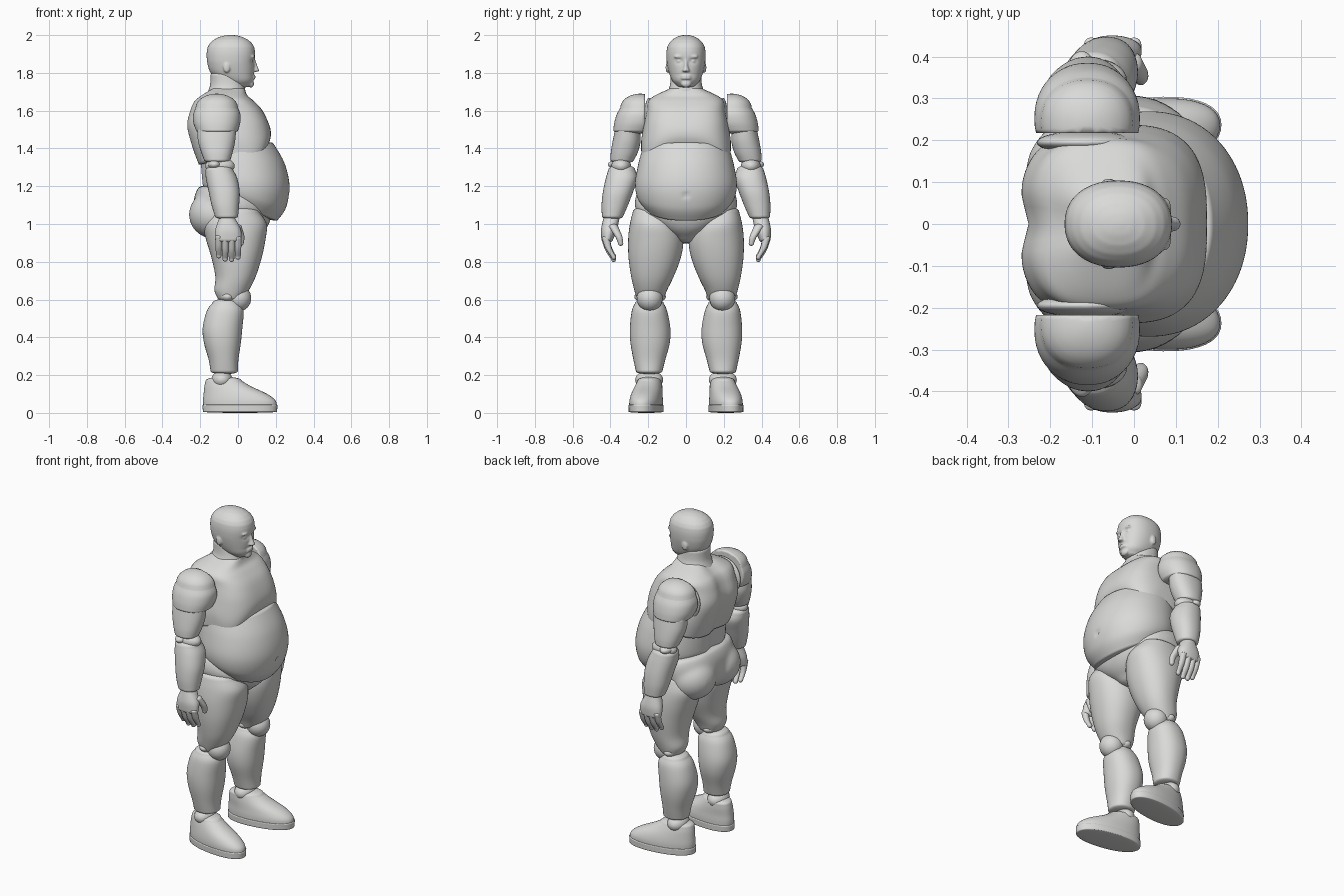
import bpy, bmesh, math
from mathutils import Matrix, Vector

cube = bpy.data.objects.get("Cube")
if cube:
    bpy.data.objects.remove(cube, do_unlink=True)

grey = bpy.data.materials.new("light_grey")
grey.use_nodes = True
tone = (0.7, 0.7, 0.69, 1)
grey.diffuse_color = tone
grey.node_tree.nodes["Principled BSDF"].inputs["Base Color"].default_value = tone


def spline(a, b, c, d, t):
    """Catmull-Rom blend of four rings."""
    return [q + 0.5 * t * (r - p + t * (2 * p - 5 * q + 4 * r - s + t * (3 * (q - r) + s - p)))
            for p, q, r, s in zip(a, b, c, d)]


def add_loft(bm, rings, caps=(0.02, 0.02), power=2.2, segs=48, warp=None, side=1, steps=5):
    """Skin rings (z, x0, x1, y0, y1, slope), listed bottom to top, with domed ends."""
    rings = [tuple(r) + (0,) * (6 - len(r)) for r in rings]
    pad = [rings[0]] + rings + [rings[-1]]
    path = []
    for i in range(len(rings) - 1):
        path += [spline(*pad[i:i + 4], k / steps) for k in range(steps)]
    path.append(list(rings[-1]))
    angles = [math.radians(a) for a in (15, 30, 45, 60, 75, 86)]
    full = [(path[0], math.cos(a), -caps[0] * math.sin(a)) for a in reversed(angles)]
    full += [(r, 1, 0) for r in path]
    full += [(path[-1], math.cos(a), caps[1] * math.sin(a)) for a in angles]
    loops = []
    for (z, x0, x1, y0, y1, slope), size, lift in full:
        loop = []
        for k in range(segs):
            a = math.tau * k / segs
            c, s = math.cos(a), math.sin(a)
            dx = math.copysign(abs(c) ** (2 / power), c) * (x1 - x0) / 2 * size
            dy = math.copysign(abs(s) ** (2 / power), s) * (y1 - y0) / 2 * size
            co = Vector(((x0 + x1) / 2 + dx, (y0 + y1) / 2 + dy, z + lift + slope * dx))
            if warp:
                co = warp(co)
            co.y *= side
            loop.append(bm.verts.new(co))
        loops.append(loop)
    for lo, hi in zip(loops, loops[1:]):
        for k in range(segs):
            n = (k + 1) % segs
            bm.faces.new((lo[k], lo[n], hi[n], hi[k]))
    bm.faces.new(loops[0])
    bm.faces.new(loops[-1])


def add_ball(bm, centre, radii, side=1):
    x, y, z = centre
    place = Matrix.Translation((x, y * side, z)) @ Matrix.Diagonal((*radii, 1))
    bmesh.ops.create_uvsphere(bm, u_segments=32, v_segments=16, radius=1, matrix=place)


def finish(name, bm, voxel=0, soften=4):
    bmesh.ops.recalc_face_normals(bm, faces=bm.faces)
    for f in bm.faces:
        f.smooth = True
    mesh = bpy.data.meshes.new(name)
    bm.to_mesh(mesh)
    bm.free()
    mesh.materials.append(grey)
    obj = bpy.data.objects.new(name, mesh)
    bpy.context.collection.objects.link(obj)
    if voxel:
        # fuse overlapping volumes into one soft skin
        fuse = obj.modifiers.new("fuse", 'REMESH')
        fuse.mode = 'VOXEL'
        fuse.voxel_size = voxel
        fuse.use_smooth_shade = True
        soft = obj.modifiers.new("soften", 'SMOOTH')
        soft.factor = 0.5
        soft.iterations = soften


def loft(name, rings, **options):
    bm = bmesh.new()
    add_loft(bm, rings, **options)
    finish(name, bm)


def ball(name, centre, radii, side=1):
    bm = bmesh.new()
    add_ball(bm, centre, radii, side)
    finish(name, bm)


def centred(rings):
    """Expand (z, x0, x1, half_width, slope) to full rings."""
    return [(r[0], r[1], r[2], -r[3], r[3], *r[4:]) for r in rings]


def bump(*terms):
    return math.exp(-sum((d / w) ** 2 for d, w in terms))


# Torso
def spine(co):
    if co.x < -0.1:
        co.x += 0.022 * bump((co.y, 0.05))
    return co


def breast_line(co):
    """Arch the lower front edge of the chest."""
    spine(co)
    low = min(1, max(0, (1.54 - co.z) / 0.1))
    front = min(1, max(0, co.x / 0.12))
    co.z -= 0.075 * low * front * (co.y / 0.23) ** 2
    return co


def navel(co):
    spine(co)
    if co.x > 0.1:
        co.x -= 0.015 * bump((co.y, 0.012), (co.z - 1.15, 0.01))
    return co


loft("chest", centred([
    (1.365, -.212, .158, .236, .27), (1.44, -.248, .174, .237, .12), (1.52, -.274, .167, .224),
    (1.6, -.258, .13, .208), (1.65, -.235, .085, .2), (1.68, -.2, .05, .165), (1.715, -.15, .035, .09)]),
    power=3, caps=(.012, .01), segs=72, warp=breast_line)
loft("belly", centred([
    (1.105, -.19, .21, .228, -.42), (1.15, -.197, .254, .26, -.28), (1.22, -.2, .273, .269, -.1),
    (1.32, -.207, .247, .252), (1.4, -.21, .185, .23, .15)]),
    caps=(.025, .01), power=2.1, segs=120, warp=navel, steps=8)
pelvis = bmesh.new()
add_loft(pelvis, centred([
    (.925, -.12, .095, .065), (.965, -.19, .142, .14), (1.015, -.228, .17, .215),
    (1.07, -.238, .178, .265), (1.13, -.23, .158, .27, -.1), (1.175, -.207, .125, .255, -.15)]),
    caps=(.03, .012), power=2.4)
for side in (1, -1):
    add_ball(pelvis, (-.118, .115, 1.05), (.143, .145, .132), side)
finish("pelvis", pelvis, .01, 22)


# Head and neck
def sockets(co):
    if co.x > 0:
        co.x -= 0.011 * bump((abs(co.y) - .036, .02), (co.z - 1.863, .014))
        co.x -= 0.004 * bump((co.y, .04), (co.z - 1.79, .008))
    return co


loft("neck", centred([(1.68, -.17, .04, .108), (1.73, -.149, .035, .086), (1.79, -.145, .01, .08)]))
head = bmesh.new()
add_loft(head, centred([
    (1.735, -.07, .064, .052), (1.76, -.1, .08, .074), (1.8, -.145, .085, .09),
    (1.85, -.162, .088, .101), (1.89, -.166, .091, .104), (1.915, -.165, .09, .103)]),
    caps=(.015, .086), segs=96, warp=sockets, steps=8)
add_loft(head, centred([(1.812, .06, .113, .02), (1.835, .06, .104, .012), (1.875, .06, .09, .01)]),
         caps=(.007, .01), segs=24)
add_ball(head, (.068, 0, 1.742), (.017, .027, .02))
for z in (1.783, 1.771):
    add_ball(head, (.078, 0, z), (.015, .029, .007))
for side in (1, -1):
    add_ball(head, (.073, .036, 1.886), (.017, .028, .01), side)
    add_ball(head, (.068, .036, 1.862), (.014, .016, .01), side)
    add_ball(head, (-.06, .099, 1.828), (.018, .009, .028), side)
finish("head", head, .005)


# Limbs
def toe_out(co):
    co.y += .13 * co.x
    return co


def flat_inside(co):
    co.y = max(co.y, .218)
    return co


for label, side in (("left", 1), ("right", -1)):
    ball(f"{label}_shoulder_socket", (-.115, .195, 1.55), (.118, .028, .118), side)
    loft(f"{label}_shoulder", [
        (1.495, -.222, .0, .17, .385), (1.535, -.236, .012, .14, .38),
        (1.58, -.237, .013, .13, .367), (1.615, -.225, .0, .135, .348)],
        caps=(.018, .075), warp=flat_inside, side=side)
    loft(f"{label}_upper_arm", [
        (1.34, -.18, -.04, .275, .4), (1.38, -.195, -.028, .255, .398),
        (1.44, -.212, -.015, .24, .388), (1.5, -.215, -.01, .245, .375)], side=side)
    ball(f"{label}_elbow", (-.095, .343, 1.307), (.078, .052, .044), side)
    ball(f"{label}_elbow_pin", (-.125, .36, 1.315), (.035, .053, .025), side)
    loft(f"{label}_forearm", [
        (1.04, -.122, .0, .333, .445), (1.1, -.14, .006, .307, .447), (1.17, -.155, .009, .28, .44),
        (1.24, -.17, -.003, .258, .425), (1.285, -.172, -.025, .268, .412)],
        caps=(.015, .03), side=side)

    # Hand with four fingers and a thumb
    hand = bmesh.new()
    add_loft(hand, [(.92, -.122, .018, .385, .448), (.97, -.12, .015, .365, .45), (1.03, -.1, -.015, .352, .437)],
             side=side)
    for x, tip in ((-.102, .832), (-.068, .815), (-.034, .813), (0, .825)):
        add_loft(hand, [
            (tip, x - .014, x + .014, .37, .396), (tip + .045, x - .017, x + .017, .393, .426),
            (tip + .1, x - .018, x + .018, .404, .446)], caps=(.014, .01), segs=16, side=side)
    add_loft(hand, [(.898, .002, .03, .332, .36), (.935, -.004, .034, .338, .376), (.985, -.04, .02, .358, .412)],
             caps=(.014, .015), segs=20, side=side)
    finish(f"{label}_hand", hand)

    loft(f"{label}_thigh", [
        (.61, -.11, .025, .115, .262), (.65, -.125, .058, .1, .274), (.72, -.12, .093, .066, .29),
        (.82, -.14, .125, .028, .304), (.92, -.17, .146, .014, .306), (1.0, -.185, .152, .04, .297),
        (1.06, -.15, .115, .08, .283)], caps=(.02, .04), side=side)
    ball(f"{label}_knee", (.002, .192, .607), (.068, .068, .07), side)
    ball(f"{label}_knee_hinge", (-.055, .19, .615), (.045, .084, .035), side)
    loft(f"{label}_shin", [
        (.22, -.145, .0, .125, .265), (.28, -.155, .002, .11, .278), (.37, -.18, .015, .086, .294),
        (.45, -.187, .023, .083, .297), (.54, -.165, .03, .1, .287), (.58, -.137, .01, .118, .27)],
        caps=(.015, .025), side=side)
    ball(f"{label}_ankle", (-.085, .195, .175), (.056, .074, .05), side)
    loft(f"{label}_shoe", [
        (.03, -.183, .206, .126, .294), (.065, -.185, .199, .126, .294), (.1, -.182, .155, .13, .288),
        (.14, -.178, .07, .135, .276), (.17, -.172, .02, .14, .265)],
        caps=(.01, .022), warp=toe_out, side=side)
    loft(f"{label}_sole", [(.006, -.186, .207, .123, .297), (.042, -.188, .209, .122, .298)],
         caps=(.006, .006), warp=toe_out, side=side)
